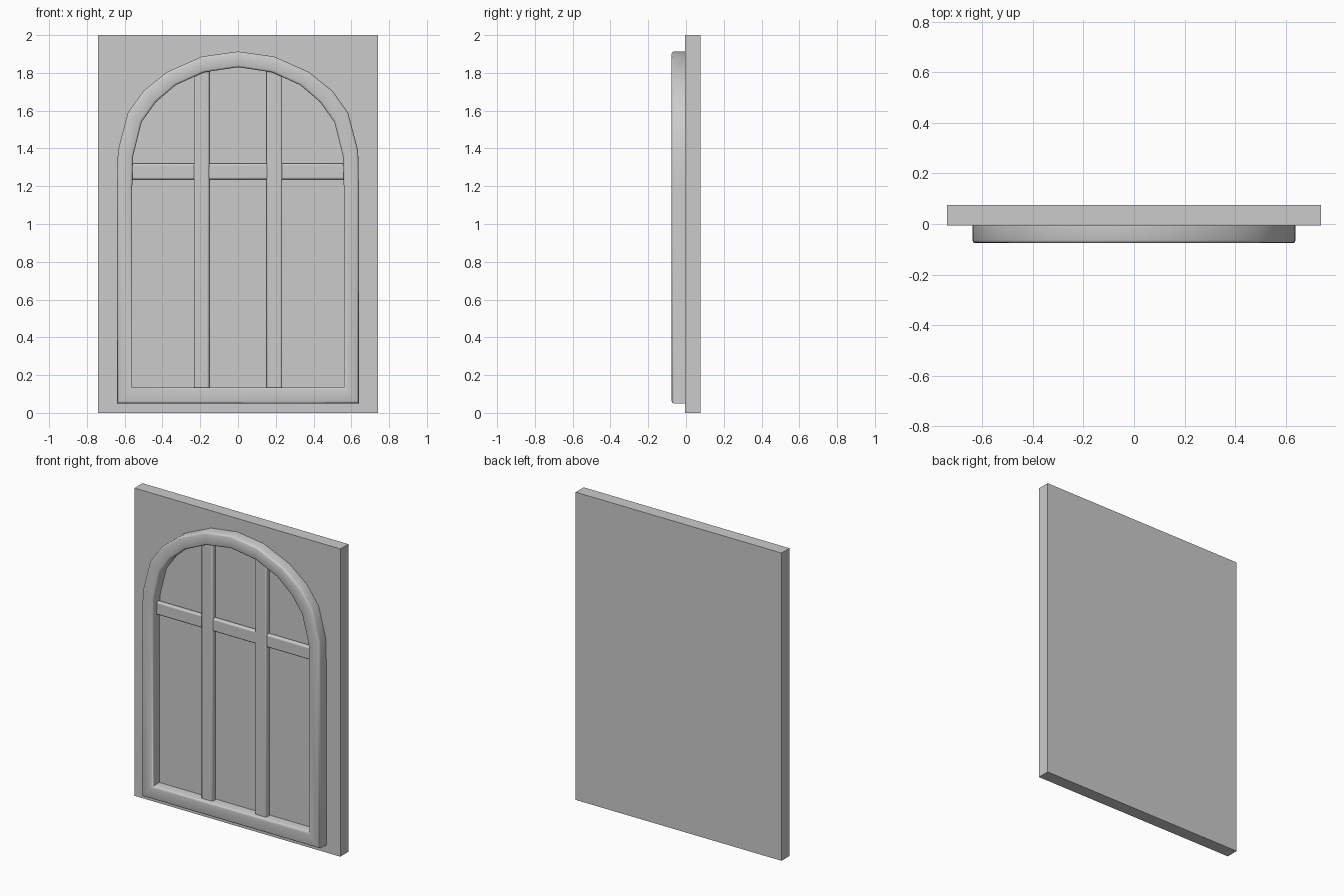
import bpy, bmesh, math

if "Cube" in bpy.data.objects:
    bpy.data.objects.remove(bpy.data.objects["Cube"])

BACK, PANEL_FRONT, FRAME_FRONT = 0.076, -0.006, -0.076


def finish(obj, angle=50):
    bpy.ops.object.select_all(action='DESELECT')
    bpy.context.view_layer.objects.active = obj
    obj.select_set(True)
    bpy.ops.object.shade_smooth_by_angle(angle=math.radians(angle))


def box(name, x, y, z):
    """Box from (min, max) ranges on each axis."""
    bm = bmesh.new()
    bmesh.ops.create_cube(bm, size=1)
    for v in bm.verts:
        v.co = [(a + b) / 2 + c * (b - a) for c, (a, b) in zip(v.co, (x, y, z))]
    mesh = bpy.data.meshes.new(name)
    bm.to_mesh(mesh)
    bm.free()
    obj = bpy.data.objects.new(name, mesh)
    bpy.context.collection.objects.link(obj)
    return obj


def bar(name, x, y, z):
    """Glazing bar with softened edges."""
    obj = box(name, x, y, z)
    bevel = obj.modifiers.new("soft_edges", 'BEVEL')
    bevel.width, bevel.segments = 0.01, 3
    finish(obj)
    return obj


# Flat backing panel
box("back_panel", (-0.74, 0.74), (PANEL_FRONT, BACK), (0, 2))

# Arched frame: half outlines, bottom corner up to the crown, then mirrored
outer = [(.64, .05), (.64, 1.2), (.636, 1.388), (.583, 1.59), (.5, 1.705),
         (.375, 1.805), (.19, 1.887), (0, 1.913)]
inner = [(.56, .135), (.56, 1.2), (.556, 1.357), (.51, 1.54), (.435, 1.645),
         (.33, 1.735), (.18, 1.803), (0, 1.83)]


def full(half):
    return half + [(-x, z) for x, z in reversed(half[:-1])]


# Cross-section: (fraction from outer to inner outline, depth behind the front)
depth = PANEL_FRONT - FRAME_FRONT
section = [(0, depth), (0, .012), (.04, .0035), (.14, 0),
           (.86, 0), (.96, .0035), (1, .012), (1, depth)]
bm = bmesh.new()
rings = []
for (ox, oz), (ix, iz) in zip(full(outer), full(inner)):
    rings.append([bm.verts.new((ox + (ix - ox) * t, FRAME_FRONT + d, oz + (iz - oz) * t))
                  for t, d in section])
n, m = len(rings), len(section)
for i in range(n):
    a, b = rings[i], rings[(i + 1) % n]
    for j in range(m):
        k = (j + 1) % m
        bm.faces.new((a[j], a[k], b[k], b[j]))
bmesh.ops.recalc_face_normals(bm, faces=bm.faces)
mesh = bpy.data.meshes.new("arched_frame")
bm.to_mesh(mesh)
bm.free()
frame = bpy.data.objects.new("arched_frame", mesh)
bpy.context.collection.objects.link(frame)
finish(frame)

# Vertical glazing bars, ends tucked into the frame
upright = bar("vertical_bars", (0.152, 0.234), (-0.045, PANEL_FRONT), (0.11, 1.82))
mirror = upright.modifiers.new("mirror", 'MIRROR')
mirror.use_axis = (True, False, False)

# Horizontal glazing bar
bar("horizontal_bar", (-0.59, 0.59), (-0.037, PANEL_FRONT), (1.236, 1.32))
